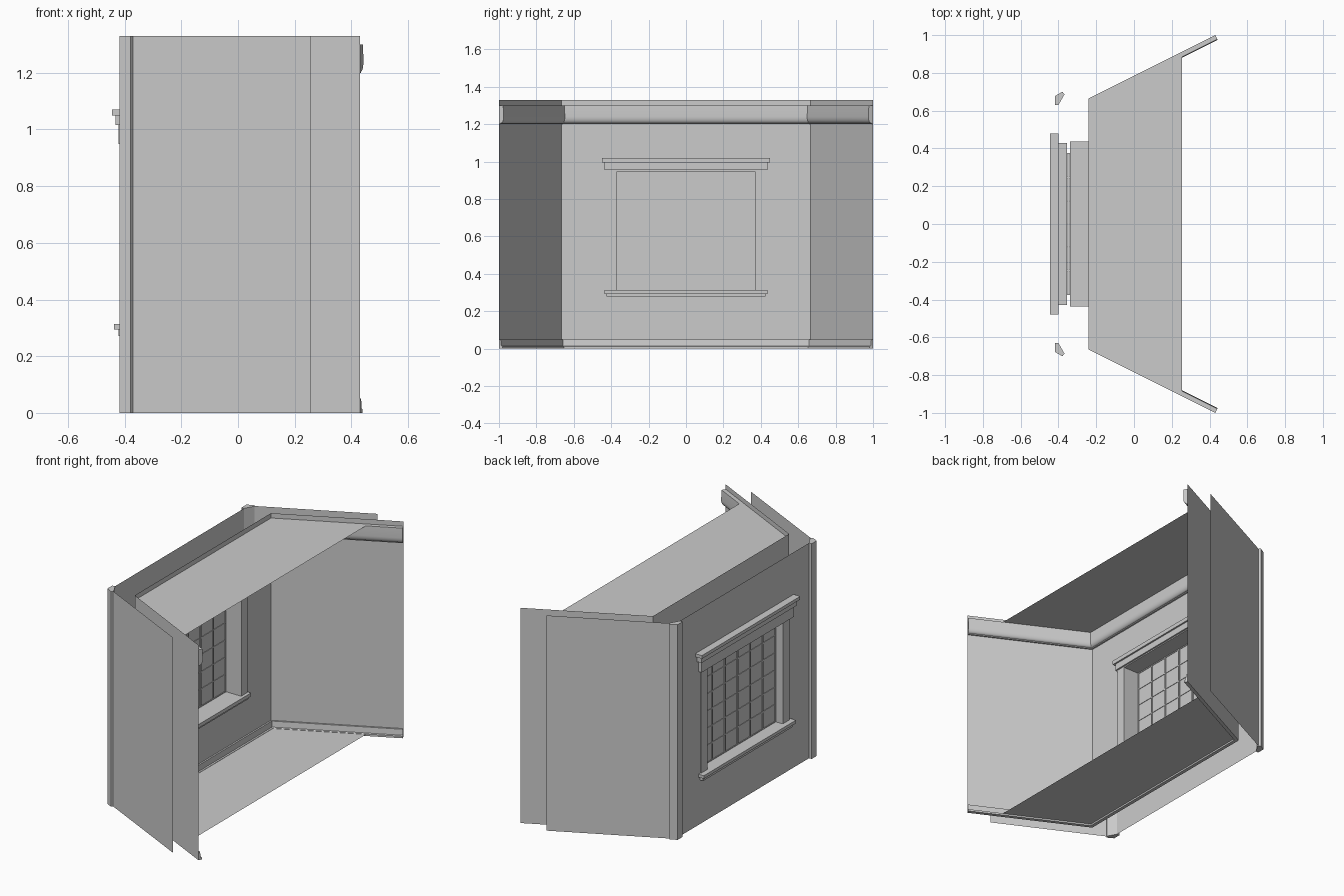
import bpy, bmesh, math
from mathutils import Vector

cube = bpy.data.objects.get("Cube")
if cube:
    bpy.data.objects.remove(cube, do_unlink=True)

grey = bpy.data.materials.new("plaster_grey")
grey.use_nodes = True
COLOUR = (0.6, 0.6, 0.6, 1)
grey.diffuse_color = COLOUR
grey.node_tree.nodes["Principled BSDF"].inputs["Base Color"].default_value = COLOUR

H = 1.33                                    # wall height
CEIL, FLOOR = 1.30, 0.01
OUT, INN = -0.40, -0.24                     # outer and inner window wall planes
W, SILL, HEAD = 0.37, 0.312, 0.948          # window opening
ROOM = [Vector(p) for p in ((0.43, -1), (INN, -0.665), (INN, 0.665), (0.43, 1))]


def finish(name, bm, smooth=False):
    mesh = bpy.data.meshes.new(name)
    bm.to_mesh(mesh)
    bm.free()
    mesh.materials.append(grey)
    ob = bpy.data.objects.new(name, mesh)
    bpy.context.collection.objects.link(ob)
    if smooth:
        bpy.ops.object.select_all(action='DESELECT')
        ob.select_set(True)
        bpy.context.view_layer.objects.active = ob
        bpy.ops.object.shade_smooth_by_angle(angle=math.radians(40))
    return ob


def faces(name, polys):
    bm = bmesh.new()
    for poly in polys:
        bm.faces.new([bm.verts.new(p) for p in poly])
    bmesh.ops.remove_doubles(bm, verts=bm.verts, dist=1e-5)
    return finish(name, bm)


def add_box(bm, x, y, z):
    verts = bmesh.ops.create_cube(bm, size=1)["verts"]
    for v in verts:
        v.co = Vector([(a + b) / 2 + c * (b - a) for (a, b), c in zip((x, y, z), v.co)])


def boxes(name, items):
    bm = bmesh.new()
    for item in items:
        add_box(bm, *item)
    return finish(name, bm)


def upright(a, b, z0=0, z1=H):
    return [(*a, z0), (*b, z0), (*b, z1), (*a, z1)]


def window_wall(name, x, half, out):
    """Flat wall with a rectangular opening, facing -x or +x."""
    ys, zs = (-half, -W, W, half), (0, SILL, HEAD, H)
    polys = []
    for i in range(3):
        for j in range(3):
            if (i, j) != (1, 1):
                p = upright((x, ys[i]), (x, ys[i + 1]), zs[j], zs[j + 1])
                polys.append(p[::-1] if out else p)
    faces(name, polys)


def moulding(name, profile, smooth):
    """Sweep (depth, height) points along the inside walls with mitred corners."""
    dirs = [(b - a).normalized() for a, b in zip(ROOM, ROOM[1:])]
    normals = [Vector((d.y, -d.x)) for d in dirs]
    ends = [normals[0], normals[0] + normals[1], normals[1] + normals[2], normals[2]]
    bm = bmesh.new()
    rings = []
    for i, (p, n) in enumerate(zip(ROOM, ends)):
        n = n.normalized()
        n = n / n.dot(normals[min(i, 2)])
        rings.append([bm.verts.new((*(p + n * d), z)) for d, z in profile])
    for r, s in zip(rings, rings[1:]):
        for k in range(len(profile) - 1):
            bm.faces.new((r[k], s[k], s[k + 1], r[k + 1]))
    bm.faces.new(rings[0])
    bm.faces.new(rings[-1][::-1])
    bmesh.ops.recalc_face_normals(bm, faces=bm.faces)
    finish(name, bm, smooth)


# Walls: inner and outer skins with an open gap between them
window_wall("inner_window_wall", INN, 0.665, False)
window_wall("outer_window_wall", OUT, 0.675, True)
for side, s in (("left", 1), ("right", -1)):
    p = upright((INN, 0.665 * s), (0.43, s))
    q = upright((OUT, 0.675 * s), (0.255, s))
    faces("inner_side_wall_" + side, [p[::s]])
    faces("outer_side_wall_" + side, [q[::-s]])

# Floor and ceiling
plan = [(INN, -0.665), (0.255, -0.912), (0.255, 0.912), (INN, 0.665)]
faces("floor", [[(x, y, FLOOR) for x, y in plan]])
faces("ceiling", [[(x, y, CEIL) for x, y in plan[::-1]]])

# Corner posts
post = [(-0.418, 0.63), (-0.418, 0.678), (-0.379, 0.70), (-0.368, 0.686), (OUT, 0.63)]
for side, s in (("left", 1), ("right", -1)):
    bm = bmesh.new()
    base = bm.faces.new([bm.verts.new((x, y * s, 0)) for x, y in post])
    top = bmesh.ops.extrude_face_region(bm, geom=[base])["geom"]
    bmesh.ops.translate(bm, vec=(0, 0, H),
                        verts=[v for v in top if isinstance(v, bmesh.types.BMVert)])
    bmesh.ops.recalc_face_normals(bm, faces=bm.faces)
    finish("corner_post_" + side, bm)

# Crown moulding and skirting board
cove = [(0.010 + 0.018 * math.sin(t * math.pi / 10), 1.205 + 0.035 * (1 - math.cos(t * math.pi / 10)))
        for t in range(6)]
moulding("crown_moulding", [(0, 1.2), (0.010, 1.2)] + cove + [(0.025, CEIL), (0, CEIL)], True)
moulding("skirting_board", [(0, 0), (0.022, 0), (0.022, 0.012), (0.014, 0.015), (0.010, 0.05), (0, 0.05)], False)

# Window jambs, head lining and sill lining
jambs, linings = [], []
for x, half in (((-0.405, -0.355), 0.43), ((-0.34, -0.235), 0.437)):
    for s in (-1, 1):
        jambs.append((x, sorted((W * s, 0.43 * s)), (SILL, HEAD)))
    linings.append((x, (-half, half), (HEAD, 0.96)))
    linings.append((x, (-half, half), (0.30, SILL)))
boxes("window_jambs", jambs)
boxes("window_linings", linings)

# Stepped window heads and sills, outside and inside
boxes("outer_window_head", [
    ((-0.445, OUT), (-0.48, 0.48), (1.05, 1.07)),
    ((-0.432, OUT), (-0.465, 0.465), (1.015, 1.05)),
    ((-0.422, OUT), (-0.45, 0.45), (0.948, 1.015))])
boxes("outer_window_sill", [
    ((-0.437, OUT), (-0.45, 0.45), (0.295, 0.314)),
    ((-0.422, OUT), (-0.435, 0.435), (0.272, 0.295))])
boxes("inner_window_head", [
    ((INN, -0.215), (-0.45, 0.45), (0.995, 1.02)),
    ((INN, -0.225), (-0.437, 0.437), (0.955, 0.995))])
boxes("inner_window_sill", [
    ((INN, -0.215), (-0.435, 0.435), (0.292, 0.314)),
    ((INN, -0.225), (-0.425, 0.425), (0.278, 0.292))])

# Window pane with a lattice of glazing bars on both sides
boxes("window_pane", [((-0.350, -0.345), (-W, W), (SILL, HEAD))])
bars = []
COLS, ROWS = 6, 6
for i in range(COLS + 1):
    y = -W + 2 * W * i / COLS
    bars.append(((-0.355, -0.340), (y - 0.005, y + 0.005), (SILL, HEAD)))
for j in range(ROWS + 1):
    z = SILL + (HEAD - SILL) * j / ROWS
    bars.append(((-0.353, -0.342), (-W, W), (z - 0.004, z + 0.004)))
boxes("glazing_bars", bars)
